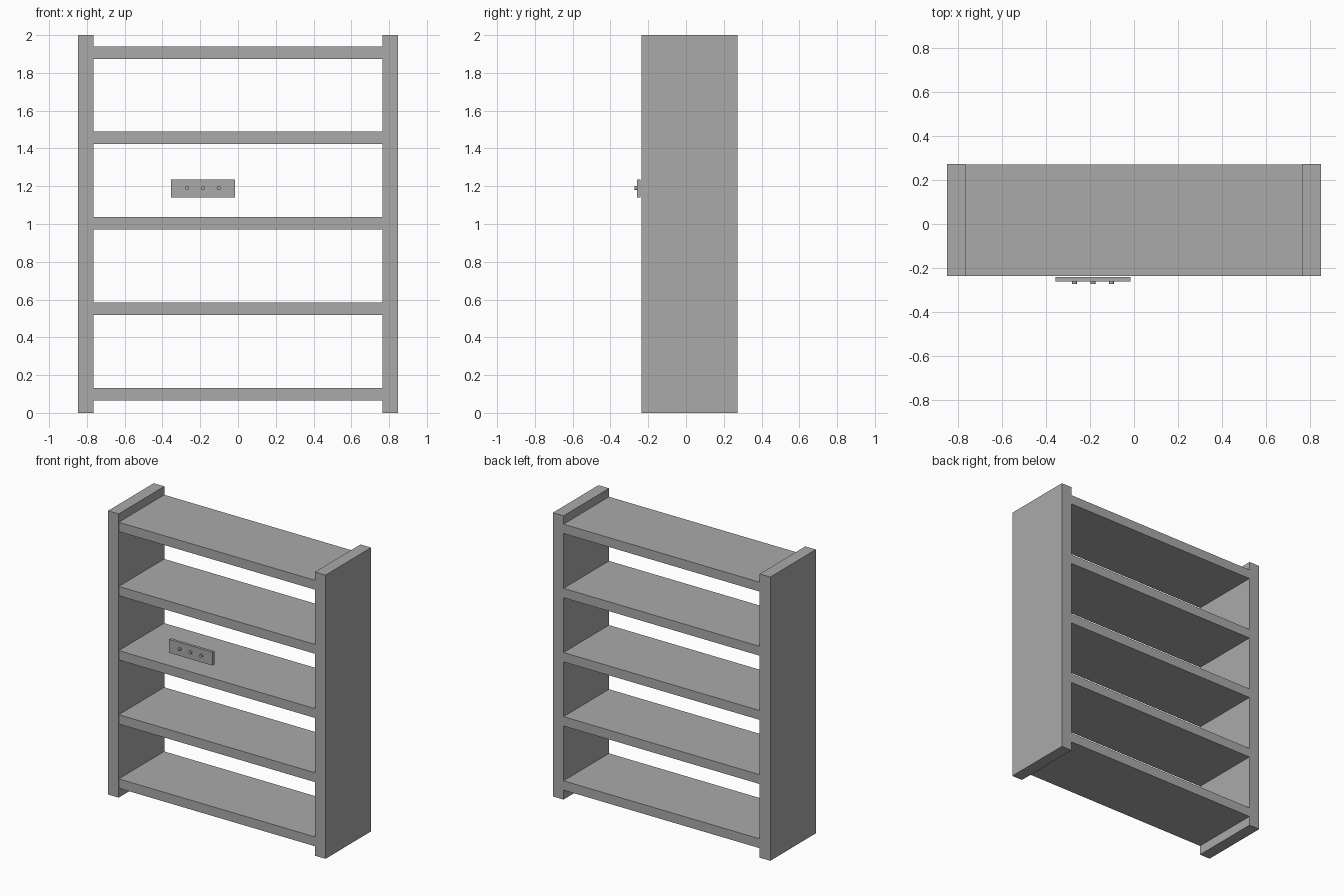
import bpy
import math

old = bpy.data.objects.get("Cube")
if old:
    bpy.data.objects.remove(old, do_unlink=True)

grey = bpy.data.materials.new("plain_grey")
grey.use_nodes = True
colour = (0.4, 0.4, 0.4, 1)
grey.diffuse_color = colour
grey.node_tree.nodes["Principled BSDF"].inputs["Base Color"].default_value = colour


def box(name, low, high):
    """Box spanning two opposite corners."""
    centre = [(a + b) / 2 for a, b in zip(low, high)]
    bpy.ops.mesh.primitive_cube_add(size=1, location=centre)
    obj = bpy.context.object
    obj.name = name
    obj.scale = [b - a for a, b in zip(low, high)]
    bpy.ops.object.transform_apply(location=False, rotation=False, scale=True)
    obj.data.materials.append(grey)
    return obj


FRONT, BACK = -0.236, 0.272
INNER, OUTER = 0.765, 0.848

# Upright side panels
box("left_side_panel", (INNER, FRONT, 0), (OUTER, BACK, 2))
box("right_side_panel", (-OUTER, FRONT, 0), (-INNER, BACK, 2))

# Evenly spaced shelves, housed a little way into the panels
tenon = 0.03
for i in range(5):
    z = 0.066 + i * 0.4522
    box(f"shelf_{i + 1}", (-INNER - tenon, FRONT + 0.001, z),
        (INNER + tenon, BACK - 0.001, z + 0.066))

# Small front plate with three round studs
PLATE_FRONT = -0.26
box("front_plate", (-0.355, PLATE_FRONT, 1.14), (-0.016, -0.24, 1.235))
for i in range(3):
    bpy.ops.mesh.primitive_cylinder_add(
        vertices=16, radius=0.011, depth=0.018,
        location=(-0.27 + i * 0.084, PLATE_FRONT - 0.004, 1.19),
        rotation=(math.pi / 2, 0, 0))
    stud = bpy.context.object
    stud.name = f"plate_stud_{i + 1}"
    stud.data.materials.append(grey)
    bpy.ops.object.shade_smooth_by_angle(angle=math.radians(40))
